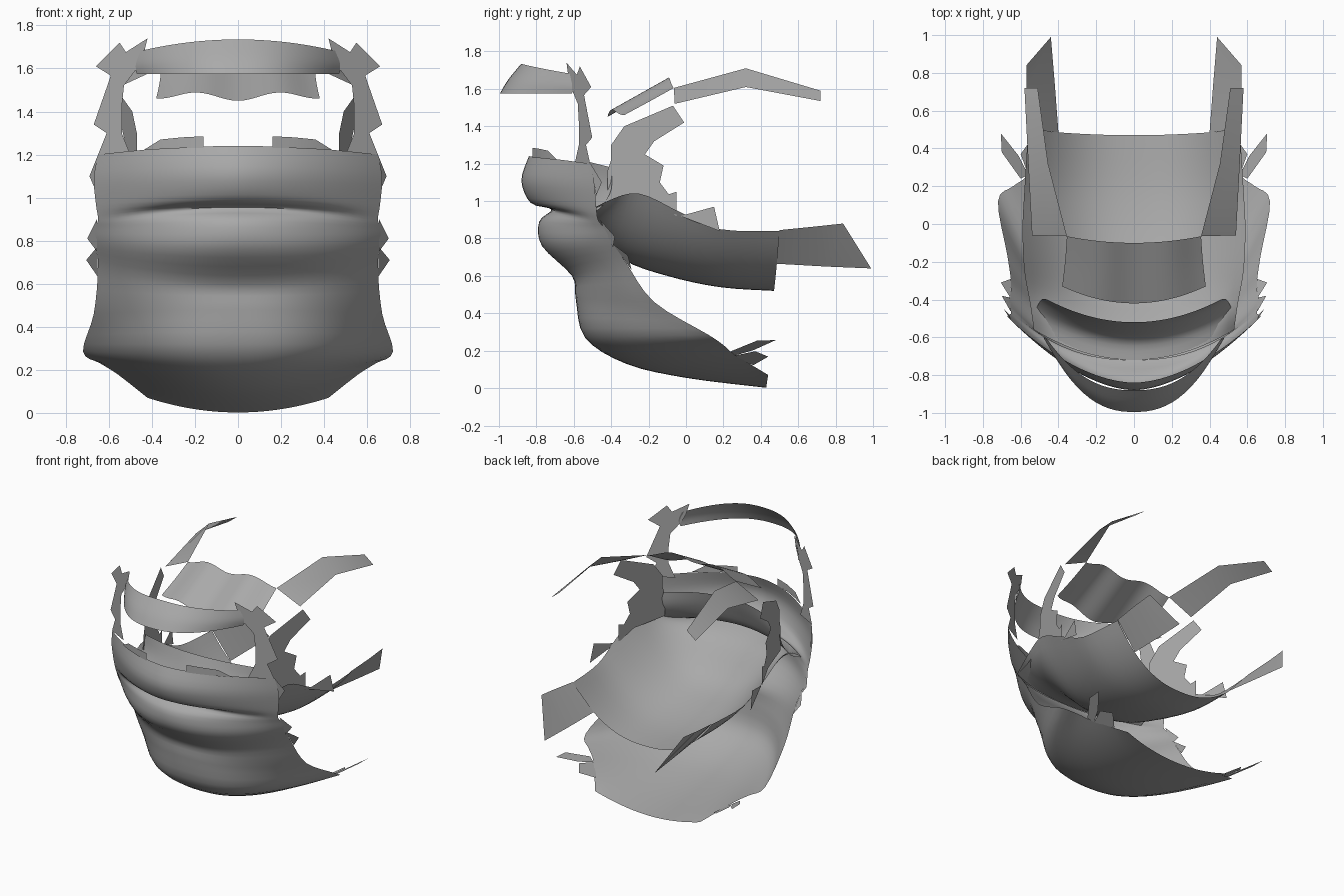
import bpy, bmesh, math

skin = bpy.data.materials.new("grey skin")
skin.diffuse_color = (0.4, 0.4, 0.4, 1)


def finish(name, bm):
    bmesh.ops.remove_doubles(bm, verts=bm.verts, dist=0.0005)
    me = bpy.data.meshes.new(name)
    bm.to_mesh(me)
    bm.free()
    me.materials.append(skin)
    ob = bpy.data.objects.new(name, me)
    bpy.context.collection.objects.link(ob)
    bpy.context.view_layer.objects.active = ob
    ob.select_set(True)
    bpy.ops.object.shade_smooth_by_angle(angle=1.2)
    ob.select_set(False)


def spline(rows, n):
    """Smoothly blend from row to row, n steps per span."""
    p = [rows[0]] + rows + [rows[-1]]
    out = []
    for i in range(1, len(p) - 2):
        for k in range(n):
            t = k / n
            out.append([0.5 * (2 * b + (c - a) * t + (2 * a - 5 * b + 4 * c - d) * t * t
                               + (3 * b - a - 3 * c + d) * t ** 3)
                        for a, b, c, d in zip(*p[i - 1:i + 3])])
    return out + [rows[-1]]


def sheet(name, rows, steps=4, bend=2, wave=0, half=14):
    """Symmetric loft. Row: centre y, z, then edge x, y, z, then roundness in plan."""
    bm = bmesh.new()
    grid = []
    for yc, zc, xe, ye, ze, power in spline(rows, steps):
        line = []
        for i in range(-half, half + 1):
            t = abs(i) / half
            line.append(bm.verts.new((xe * i / half, yc + (ye - yc) * t ** power,
                                      zc + (ze - zc) * t ** bend
                                      + wave * (1 - math.cos(2 * math.pi * t)))))
        grid.append(line)
    for a, b in zip(grid, grid[1:]):
        for i in range(2 * half):
            bm.faces.new((a[i], b[i], b[i + 1], a[i + 1]))
    finish(name, bm)


def patches(name, place, polys):
    """Ragged patches placed on a slope and mirrored."""
    bm = bmesh.new()
    for poly in polys:
        for s in (1, -1):
            pts = [place(*q) for q in poly[::s]]
            f = bm.faces.new([bm.verts.new((s * x, y, z)) for x, y, z in pts])
            if len(pts) > 4:
                bmesh.ops.triangulate(bm, faces=[f])
    finish(name, bm)


def band(stations):
    """Quads between successive pairs of edge points."""
    h = len(stations[0]) // 2
    return [(a[:h], b[:h], b[h:], a[h:]) for a, b in zip(stations, stations[1:])]


# Lips, chin and under-jaw, from the top of the upper lip downwards
sheet("lips_and_jaw", [
    (-.84, 1.24, .65, -.51, 1.2, 1.8),
    (-.88, 1.11, .67, -.49, 1.09, 1.75),
    (-.83, .99, .66, -.48, .97, 1.85),
    (-.72, .955, .65, -.47, .9, 2.3),
    (-.785, .89, .66, -.44, .86, 1.9),
    (-.77, .76, .66, -.4, .79, 2.1),
    (-.61, .60, .65, -.32, .67, 2.6),
    (-.59, .48, .67, -.17, .46, 2.5),
    (-.54, .27, .72, .12, .285, 2.6),
    (-.32, .13, .64, .20, .23, 2.2),
    (0, .055, .56, .26, .18, 2.2),
    (.43, .002, .42, .44, .07, 3),
])

# Raised part of the upper lip rim
patches("upper_lip_rim", lambda x, z: (x, -.84 + .78 * x * x, z), [
    [(.16, 1.23), (.16, 1.285), (.26, 1.28), (.26, 1.23)],
    [(.26, 1.23), (.26, 1.28), (.36, 1.27), (.36, 1.225)],
    [(.36, 1.225), (.36, 1.27), (.44, 1.22)],
])

# Ragged teeth along the cheek edges
patches("cheek_edge_teeth", lambda x, y, z: (x, y, z), [
    [(.655, -.46, .9), (.70, -.38, .81), (.655, -.39, .75)],
    [(.655, -.39, .77), (.705, -.31, .71), (.65, -.29, .63)],
    [(.65, -.51, 1.2), (.69, -.45, 1.1), (.66, -.48, 1.03)],
])

# Ragged rear corners of the under-jaw
patches("jaw_rear_teeth", lambda x, y: (x, y, .57 * x - .145), [
    [(.6, .24), (.7, .38), (.705, .48), (.61, .36), (.56, .26)],
    [(.56, .26), (.6, .37), (.55, .44), (.47, .36), (.49, .33)],
])

# Strip climbing from the lip to the front band, with its ragged top
patches("side_face_strip", lambda x, z: (x, .55 * x - .87, z), band([
    (.5, 1.2, .65, 1.2), (.54, 1.3, .61, 1.3), (.54, 1.42, .67, 1.34),
    (.53, 1.52, .6, 1.54), (.47, 1.6, .58, 1.6),
]) + [[(.58, 1.56), (.66, 1.61), (.55, 1.72), (.47, 1.6)],
      [(.47, 1.6), (.53, 1.67), (.42, 1.74), (.44, 1.66)]])

# Front band above the mouth
sheet("nose_band", [
    (-.88, 1.735, .46, -.61, 1.68, 2.4),
    (-.95, 1.65, .48, -.6, 1.62, 2.4),
    (-.995, 1.575, .47, -.61, 1.575, 2.4),
])

# Inner upper gum behind the upper lip
sheet("upper_gum", [
    (-.72, .955, .53, -.56, .915, 2),
    (-.62, .98, .52, -.46, .96, 2),
    (-.56, 1.1, .49, -.4, 1.06, 2),
    (-.52, 1.21, .46, -.4, 1.18, 2),
])

# Mouth floor, a trough from the lower lip to the throat
sheet("mouth_floor", [
    (-.72, .955, .53, -.56, .915, 2),
    (-.55, .88, .55, -.42, 1.0, 2),
    (-.34, .69, .58, -.25, 1.04, 2),
    (-.1, .6, .59, -.03, .94, 2),
    (.18, .54, .58, .18, .85, 2),
    (.47, .52, .56, .5, .84, 2),
], bend=2.4)

# Rear tabs of the mouth floor
patches("throat_tabs", lambda x, y, z: (x, y, z), band([
    (.4, .485, .665, .56, .5, .845), (.42, .75, .65, .57, .7, .865),
    (.44, .99, .64, .57, .84, .88),
]))

# Inner cheek strip between mouth floor and palate
patches("inner_cheek", lambda y, z: (.59 + .3 * y, y, z), band([
    (-.42, 1.0, -.05, .98), (-.42, 1.16, -.14, 1.1), (-.4, 1.22, -.12, 1.19),
    (-.4, 1.3, -.22, 1.25), (-.33, 1.4, -.17, 1.32), (-.07, 1.51, -.01, 1.42),
]) + [[(-.05, .92), (-.05, 1.05), (-.2, 1.0)],
      [(-.03, .92), (.15, .97), (.18, .84)]])

# Wavy palate panel
sheet("palate", [
    (-.42, 1.45, .38, -.33, 1.46, 2),
    (-.26, 1.54, .365, -.2, 1.53, 2),
    (-.1, 1.63, .355, -.065, 1.605, 2),
], wave=.018)

# Swept-back arms of the palate
patches("palate_arms", lambda x, y, z: (x, y, z), band([
    (.355, -.065, 1.605, .54, -.06, 1.52), (.455, .32, 1.71, .56, .32, 1.61),
    (.51, .72, 1.59, .58, .72, 1.535),
]))
